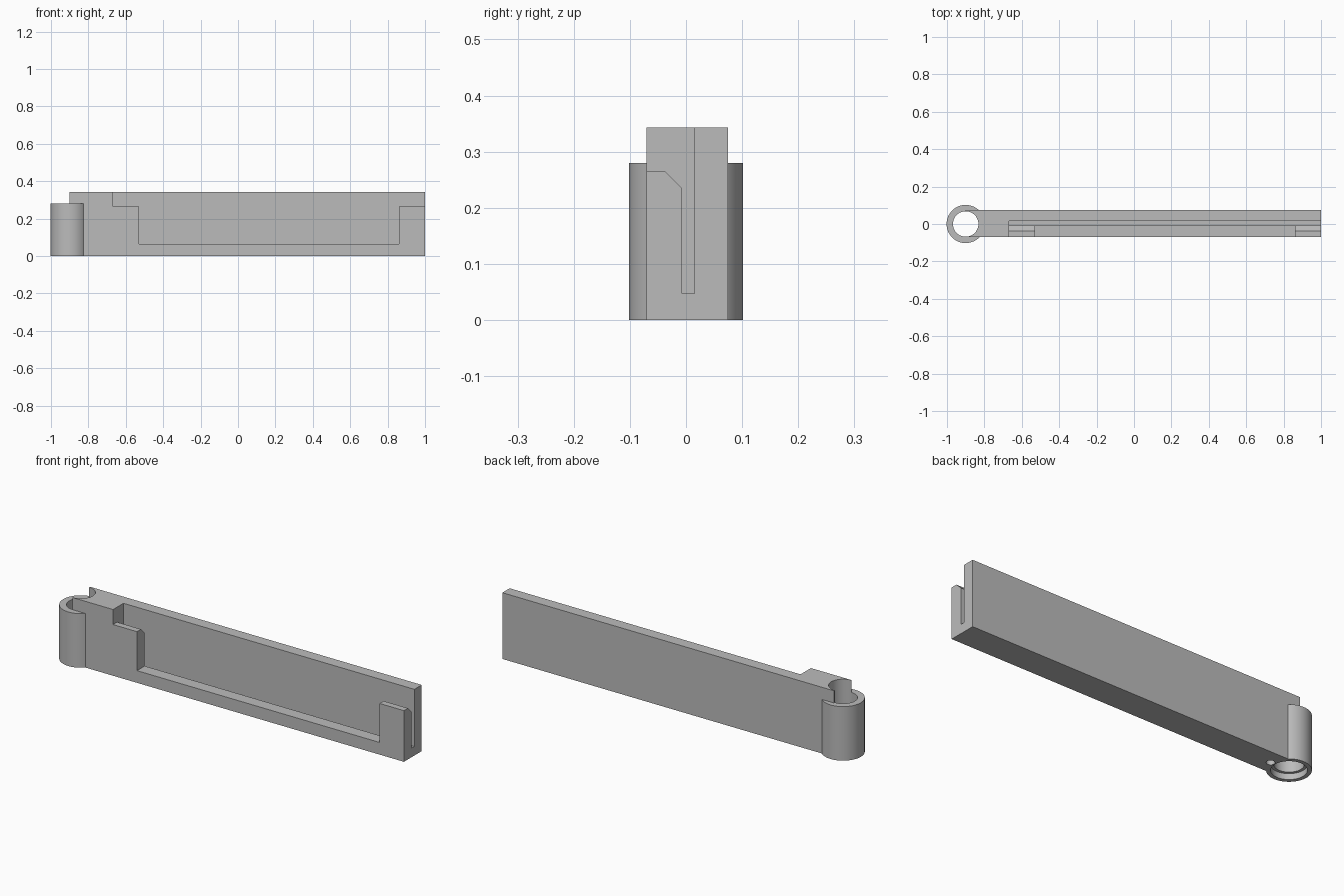
import bpy
import bmesh
from mathutils import Matrix

cube = bpy.data.objects.get("Cube")
if cube:
    bpy.data.objects.remove(cube, do_unlink=True)

TUBE_X = -0.90

grey = bpy.data.materials.new("plain grey")
grey.use_nodes = True
colour = (0.5, 0.5, 0.5, 1)
grey.diffuse_color = colour
grey.node_tree.nodes["Principled BSDF"].inputs["Base Color"].default_value = colour


def finish(name, bm):
    bmesh.ops.recalc_face_normals(bm, faces=bm.faces)
    mesh = bpy.data.meshes.new(name)
    bm.to_mesh(mesh)
    bm.free()
    mesh.materials.append(grey)
    obj = bpy.data.objects.new(name, mesh)
    bpy.context.collection.objects.link(obj)
    return obj


def prism(name, profile, x0, x1):
    """Extrude a (y, z) profile along x."""
    bm = bmesh.new()
    face = bm.faces.new([bm.verts.new((x0, y, z)) for y, z in profile])
    ext = bmesh.ops.extrude_face_region(bm, geom=[face])["geom"]
    verts = [g for g in ext if isinstance(g, bmesh.types.BMVert)]
    bmesh.ops.translate(bm, verts=verts, vec=(x1 - x0, 0, 0))
    return finish(name, bm)


def box(name, x0, x1, y0, y1, z0, z1):
    return prism(name, [(y0, z0), (y1, z0), (y1, z1), (y0, z1)], x0, x1)


def cylinder(name, x, radius, z0, z1, sides=96):
    bm = bmesh.new()
    bmesh.ops.create_cone(bm, cap_ends=True, segments=sides, radius1=radius,
                          radius2=radius, depth=z1 - z0,
                          matrix=Matrix.Translation((x, 0, (z0 + z1) / 2)))
    return finish(name, bm)


def combine(target, tool, operation):
    """Apply a boolean and discard the tool object."""
    tool.hide_render = True
    mod = target.modifiers.new(tool.name, "BOOLEAN")
    mod.operation = operation
    mod.solver = "EXACT"
    mod.object = tool
    bpy.context.view_layer.objects.active = target
    bpy.ops.object.modifier_apply(modifier=mod.name)
    bpy.data.objects.remove(tool, do_unlink=True)


# Long bar joined to the upright pivot tube
arm = box("slotted_arm", TUBE_X, 1, -0.07, 0.075, 0, 0.343)
combine(arm, cylinder("pivot_tube", TUBE_X, 0.102, 0, 0.28), "UNION")

# Narrow slot, with the front wall lowered and chamfered on its inner edge
slot = [(-0.007, 0.047), (0.015, 0.047), (0.015, 0.5), (-0.2, 0.5),
        (-0.2, 0.265), (-0.037, 0.265), (-0.007, 0.235)]
combine(arm, prism("slot_cutter", slot, -0.667, 1.1), "DIFFERENCE")

# Wide window in the front wall
combine(arm, box("window_cutter", -0.53, 0.86, -0.2, 0.003, 0.063, 0.5), "DIFFERENCE")

# Through bore, recess beneath it and small blind hole
combine(arm, cylinder("bore_cutter", TUBE_X, 0.068, -0.1, 0.5), "DIFFERENCE")
combine(arm, cylinder("recess_cutter", TUBE_X, 0.082, -0.1, 0.03), "DIFFERENCE")
combine(arm, cylinder("pin_hole_cutter", -0.793, 0.02, -0.1, 0.06, 32), "DIFFERENCE")

# Smooth the round surfaces only
bpy.ops.object.select_all(action="DESELECT")
arm.select_set(True)
bpy.context.view_layer.objects.active = arm
bpy.ops.object.shade_smooth_by_angle(angle=0.5)
